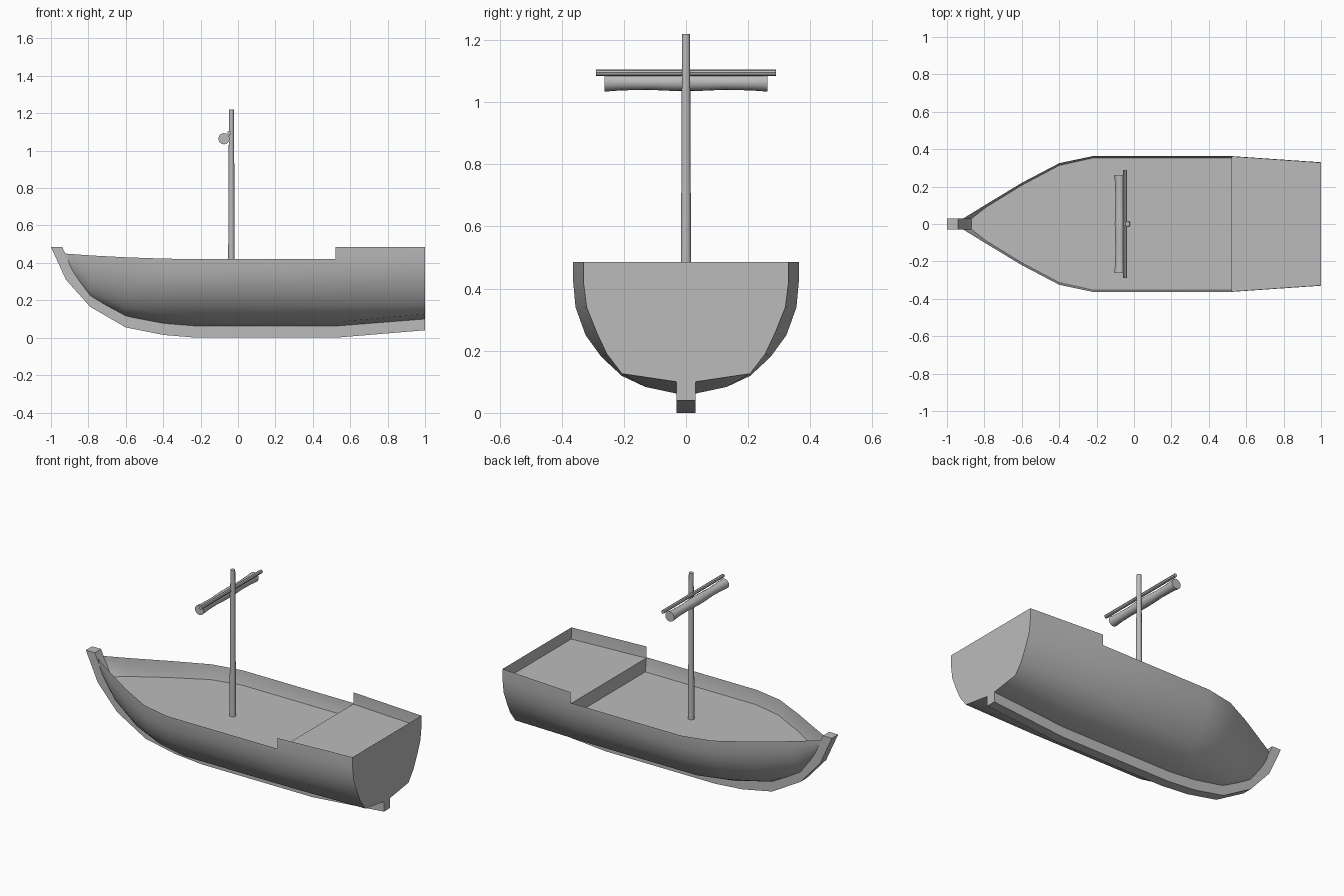
import bpy, bmesh, math
from mathutils import Vector

if "Cube" in bpy.data.objects:
    bpy.data.objects.remove(bpy.data.objects["Cube"], do_unlink=True)

GREY = (0.5, 0.5, 0.5, 1)
mat = bpy.data.materials.new("plain grey")
mat.use_nodes = True
mat.diffuse_color = GREY
mat.node_tree.nodes["Principled BSDF"].inputs["Base Color"].default_value = GREY


def finish(name, bm, angle=40):
    bmesh.ops.remove_doubles(bm, verts=bm.verts, dist=0.0005)
    bmesh.ops.recalc_face_normals(bm, faces=bm.faces)
    mesh = bpy.data.meshes.new(name)
    bm.to_mesh(mesh)
    bm.free()
    mesh.materials.append(mat)
    ob = bpy.data.objects.new(name, mesh)
    bpy.context.collection.objects.link(ob)
    bpy.ops.object.select_all(action='DESELECT')
    ob.select_set(True)
    bpy.context.view_layer.objects.active = ob
    bpy.ops.object.shade_smooth_by_angle(angle=math.radians(angle))
    return ob


def strip(bm, a, b):
    """Quads between two equally long rows of points."""
    va, vb = [[bm.verts.new(p) for p in row] for row in (a, b)]
    for i in range(len(a) - 1):
        bm.faces.new((va[i], va[i + 1], vb[i + 1], vb[i]))


def lathe(name, rings, axis, sides=12):
    """Round bar through (centre, radius) rings, along y or z."""
    bm = bmesh.new()
    loops = []
    for c, r in rings:
        loop = []
        for i in range(sides):
            a = math.tau * i / sides
            u, v = r * math.cos(a), r * math.sin(a)
            off = Vector((u, v, 0)) if axis == 'z' else Vector((u, 0, v))
            loop.append(bm.verts.new(Vector(c) + off))
        loops.append(loop)
    for a, b in zip(loops, loops[1:]):
        for i in range(sides):
            j = (i + 1) % sides
            bm.faces.new((a[i], a[j], b[j], b[i]))
    bm.faces.new(loops[0])
    bm.faces.new(loops[-1])
    return finish(name, bm)


# Hull cross-sections: (width fraction, height fraction) from keel to rail
FRAME = [(0.08, 0), (0.36, 0.06), (0.57, 0.16), (0.75, 0.33),
         (0.89, 0.525), (0.98, 0.777), (1, 1)]
# x, half width, bottom, rail height, sharpness of the section
STATIONS = [(-0.925, 0.022, 0.38, 0.45, 1.0), (-0.79, 0.105, 0.21, 0.44, 1.3),
            (-0.6, 0.22, 0.11, 0.43, 1.2), (-0.4, 0.325, 0.075, 0.423, 1.1),
            (-0.22, 0.363, 0.062, 0.42, 1.0), (0.52, 0.363, 0.062, 0.42, 1.0)]
STERN = [(0.03, 0.1), (0.13, 0.115), (0.206, 0.126), (0.255, 0.19),
         (0.287, 0.258), (0.32, 0.34), (0.33, 0.42)]
DECK, AFT_DECK, AFT_RAIL = 0.335, 0.415, 0.485

sections = [[Vector((x, w * f ** k, b + (t - b) * h)) for f, h in FRAME]
            for x, w, b, t, k in STATIONS]
sections.append([Vector((1, y, z)) for y, z in STERN])


def side(p, s):
    return Vector((p.x, p.y * s, p.z))


def width_at(sec, z):
    for a, b in zip(sec, sec[1:]):
        if a.z <= z <= b.z:
            return a.y + (b.y - a.y) * (z - a.z) / (b.z - a.z)
    return sec[0].y


def raised(p):
    return Vector((p.x, p.y, AFT_RAIL))


# Hull shell with raised aft bulwark and flat transom
bm = bmesh.new()
for s in (1, -1):
    for a, b in zip(sections, sections[1:]):
        strip(bm, [side(p, s) for p in a], [side(p, s) for p in b])
    a, b = sections[-2][-1], sections[-1][-1]
    strip(bm, [side(a, s), side(b, s)],
          [side(raised(a), s), side(raised(b), s)])
# Bottom between the two sides
strip(bm, [side(sec[0], 1) for sec in sections],
      [side(sec[0], -1) for sec in sections])
# Transom
edge = sections[-1] + [raised(sections[-1][-1])]
strip(bm, edge, [side(p, -1) for p in edge])
finish("hull", bm, 50)


# Decks and the step between them
def deck(name, secs, z, nose=None):
    bm = bmesh.new()
    row = [Vector((sec[0].x, width_at(sec, z) - 0.001, z)) for sec in secs]
    if nose:
        row.insert(0, Vector((nose, 0.012, z)))
    strip(bm, row, [side(p, -1) for p in row])
    finish(name, bm)


deck("main_deck", sections[1:-1], DECK, nose=-0.89)
deck("aft_deck", sections[-2:], AFT_DECK)

bm = bmesh.new()
wall = [Vector((0.52, width_at(sections[-2], z), z)) for z in (DECK, AFT_DECK)]
strip(bm, wall, [side(p, -1) for p in wall])
finish("deck_step", bm)

# Keel and stem post
OUTER = [(-1, 0.485), (-0.92, 0.31), (-0.79, 0.165), (-0.6, 0.055),
         (-0.4, 0.015), (-0.22, 0), (0.52, 0), (1, 0.04)]
INNER = [(-0.94, 0.485), (-0.87, 0.335), (-0.76, 0.215), (-0.58, 0.115),
         (-0.39, 0.08), (-0.22, 0.068), (0.52, 0.068), (1, 0.105)]
bm = bmesh.new()
rows = [[Vector((x, y, z)) for x, z in pts]
        for pts, y in ((OUTER, -0.03), (INNER, -0.03), (INNER, 0.03), (OUTER, 0.03))]
for i in range(4):
    strip(bm, rows[i], rows[(i + 1) % 4])
for end in (0, -1):
    bm.faces.new([bm.verts.new(r[end]) for r in rows])
finish("keel", bm)

# Mast, yard and furled sail
lathe("mast", [((-0.035, 0, DECK - 0.01), 0.018), ((-0.035, 0, 1.22), 0.0135)], 'z', 10)
lathe("yard", [((-0.047, y, 1.095), 0.0105) for y in (-0.29, 0.29)], 'y', 8)
lathe("furled_sail",
      [((-0.075, y, 1.064), r) for y, r in
       ((-0.263, 0.03), (-0.21, 0.026), (-0.12, 0.024), (-0.06, 0.027), (0, 0.028),
        (0.06, 0.027), (0.12, 0.024), (0.21, 0.026), (0.263, 0.03))], 'y', 16)
